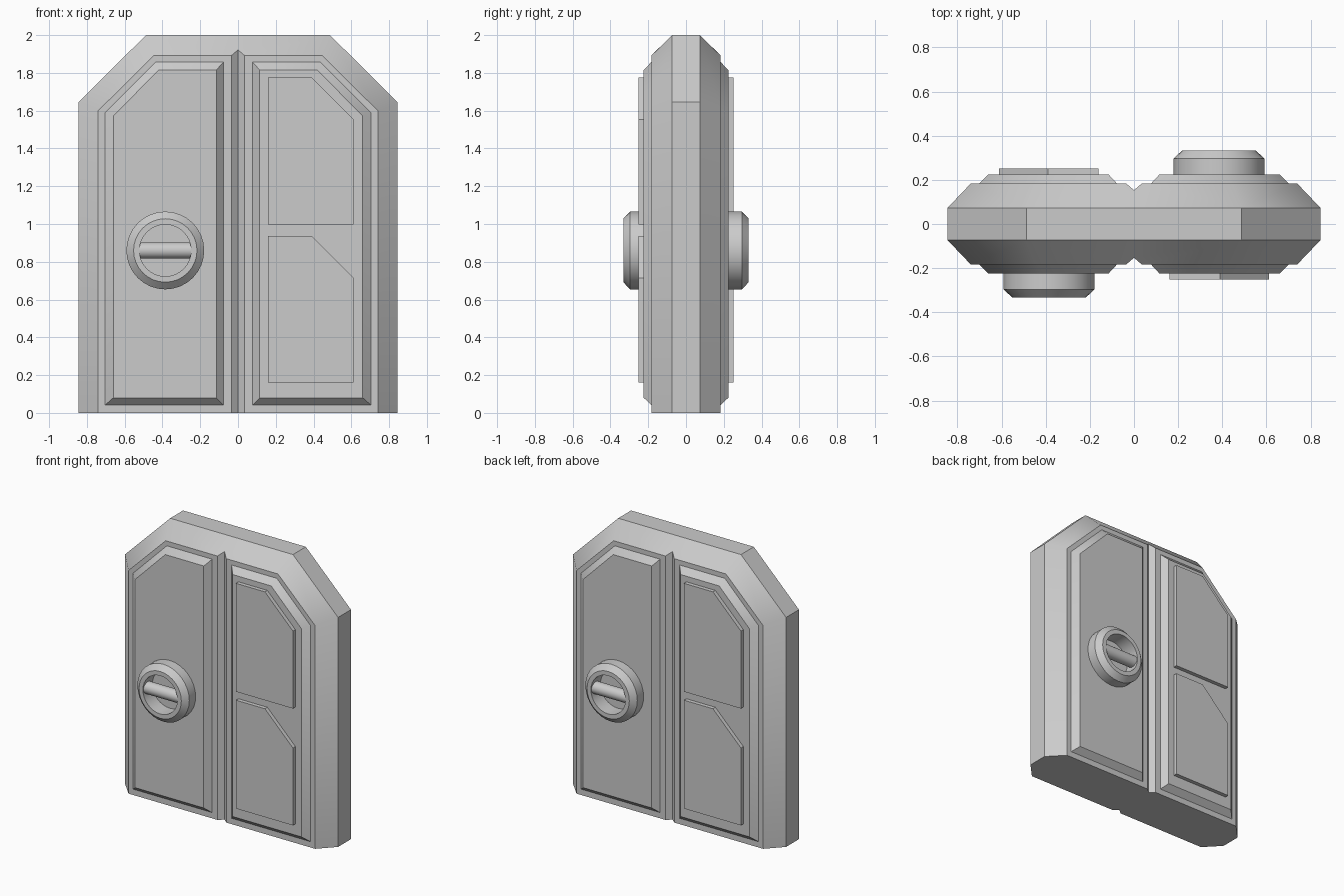
import bpy, bmesh, math
from mathutils import Matrix

if "Cube" in bpy.data.objects:
    bpy.data.objects.remove(bpy.data.objects["Cube"])

grey = bpy.data.materials.new("light_grey")
grey.use_nodes = True
grey.diffuse_color = (0.6, 0.6, 0.6, 1)
grey.node_tree.nodes["Principled BSDF"].inputs["Base Color"].default_value = (0.6, 0.6, 0.6, 1)

BODY, PANEL, PLATE, KNOB = 0.183, 0.224, 0.252, 0.332   # depths from the centre plane
KNOB_X, KNOB_Z = -0.385, 0.86


def finish(bm, name):
    bmesh.ops.recalc_face_normals(bm, faces=bm.faces)
    mesh = bpy.data.meshes.new(name)
    bm.to_mesh(mesh)
    bm.free()
    mesh.materials.append(grey)
    obj = bpy.data.objects.new(name, mesh)
    bpy.context.collection.objects.link(obj)
    bpy.ops.object.select_all(action='DESELECT')
    obj.select_set(True)
    bpy.context.view_layer.objects.active = obj
    bpy.ops.object.shade_smooth_by_angle(angle=math.radians(35))
    return obj


def both_sides(bm, name):
    """Make the part for the front and, turned half round, for the back."""
    turned = bm.copy()
    bmesh.ops.rotate(turned, verts=turned.verts, matrix=Matrix.Rotation(math.pi, 3, 'Z'))
    finish(bm, "front_" + name)
    finish(turned, "back_" + name)


def loft(rings, closed=False):
    """Skin rings of 3D points; cap the ends, or join last to first."""
    bm = bmesh.new()
    loops = [[bm.verts.new(p) for p in r] for r in rings]
    pairs = list(zip(loops, loops[1:]))
    if closed:
        pairs.append((loops[-1], loops[0]))
    else:
        bm.faces.new(loops[0])
        bm.faces.new(loops[-1])
    for a, b in pairs:
        for i in range(len(a)):
            j = (i + 1) % len(a)
            bm.faces.new((a[i], a[j], b[j], b[i]))
    return bm


def cut_corner(x0, x1, z0, z1, cx, cz, y, side=1):
    """Rectangle with its upper outer corner cut off, at depth y."""
    pts = [(x0, z0), (x1, z0), (x1, cz), (cx, z1), (x0, z1)]
    return [(side * x, y, z) for x, z in pts]


# Door body: one quarter with chamfered rim and half the centre groove, mirrored
bm = bmesh.new()
inner = [(0.035, 0), (0.74, 0), (0.74, 1.6), (0.445, 1.892), (0.035, 1.892)]
face = [bm.verts.new((x, -BODY, z)) for x, z in inner]
rim = [(0.845, 0), (0.845, 1.645), (0.487, 2.0), (0, 2.0)]
front = [bm.verts.new((x, -0.073, z)) for x, z in rim]
mid = [bm.verts.new((x, 0, z)) for x, z in rim]
groove_low = bm.verts.new((0, -0.153, 0))
groove_top = bm.verts.new((0, -0.153, 1.922))
centre_low = bm.verts.new((0, 0, 0))
bm.faces.new(face)
bm.faces.new((face[0], face[4], groove_top, groove_low))
bm.faces.new((face[1], front[0], front[1], face[2]))
bm.faces.new((face[2], front[1], front[2], face[3]))
bm.faces.new((face[3], front[2], front[3], groove_top, face[4]))
for i in range(3):
    bm.faces.new((front[i], mid[i], mid[i + 1], front[i + 1]))
bm.faces.new((centre_low, groove_low, face[0], face[1], front[0], mid[0]))
for axis in ('X', 'Y'):
    bmesh.ops.mirror(bm, geom=bm.verts[:] + bm.edges[:] + bm.faces[:],
                     axis=axis, merge_dist=0.0005)
bmesh.ops.remove_doubles(bm, verts=bm.verts, dist=0.0005)
bmesh.ops.dissolve_limit(bm, angle_limit=0.01, verts=bm.verts, edges=bm.edges)
finish(bm, "door_body")

# Raised bevelled panels
for side, name in ((-1, "knob_panel"), (1, "plate_panel")):
    both_sides(loft([cut_corner(0.075, 0.705, 0.04, 1.86, 0.437, 1.592, -BODY + 0.002, side),
                     cut_corner(0.115, 0.66, 0.08, 1.815, 0.42, 1.572, -PANEL, side)]), name)

# Thin plates on the plain panel
for z0, name in ((0.16, "lower_plate"), (0.998, "upper_plate")):
    both_sides(loft([cut_corner(0.16, 0.612, z0, z0 + 0.777, 0.39, z0 + 0.555, y)
                     for y in (-PANEL + 0.002, -PLATE)]), name)


# Round handle ring with a chamfered lip
def circle(r, y, n=32):
    return [(KNOB_X + r * math.cos(2 * math.pi * i / n), y,
             KNOB_Z + r * math.sin(2 * math.pi * i / n)) for i in range(n)]


base = -PANEL + 0.002
both_sides(loft([circle(0.206, base), circle(0.206, -0.296), circle(0.168, -KNOB),
                 circle(0.137, -KNOB), circle(0.137, base)], closed=True), "handle_ring")

# Grip bar across the ring
bm = bmesh.new()
bmesh.ops.create_cone(bm, cap_ends=True, segments=24, radius1=0.043, radius2=0.043, depth=0.275,
                      matrix=Matrix.Translation((KNOB_X, -0.284, KNOB_Z))
                      @ Matrix.Rotation(math.pi / 2, 4, 'Y'))
both_sides(bm, "grip_bar")
